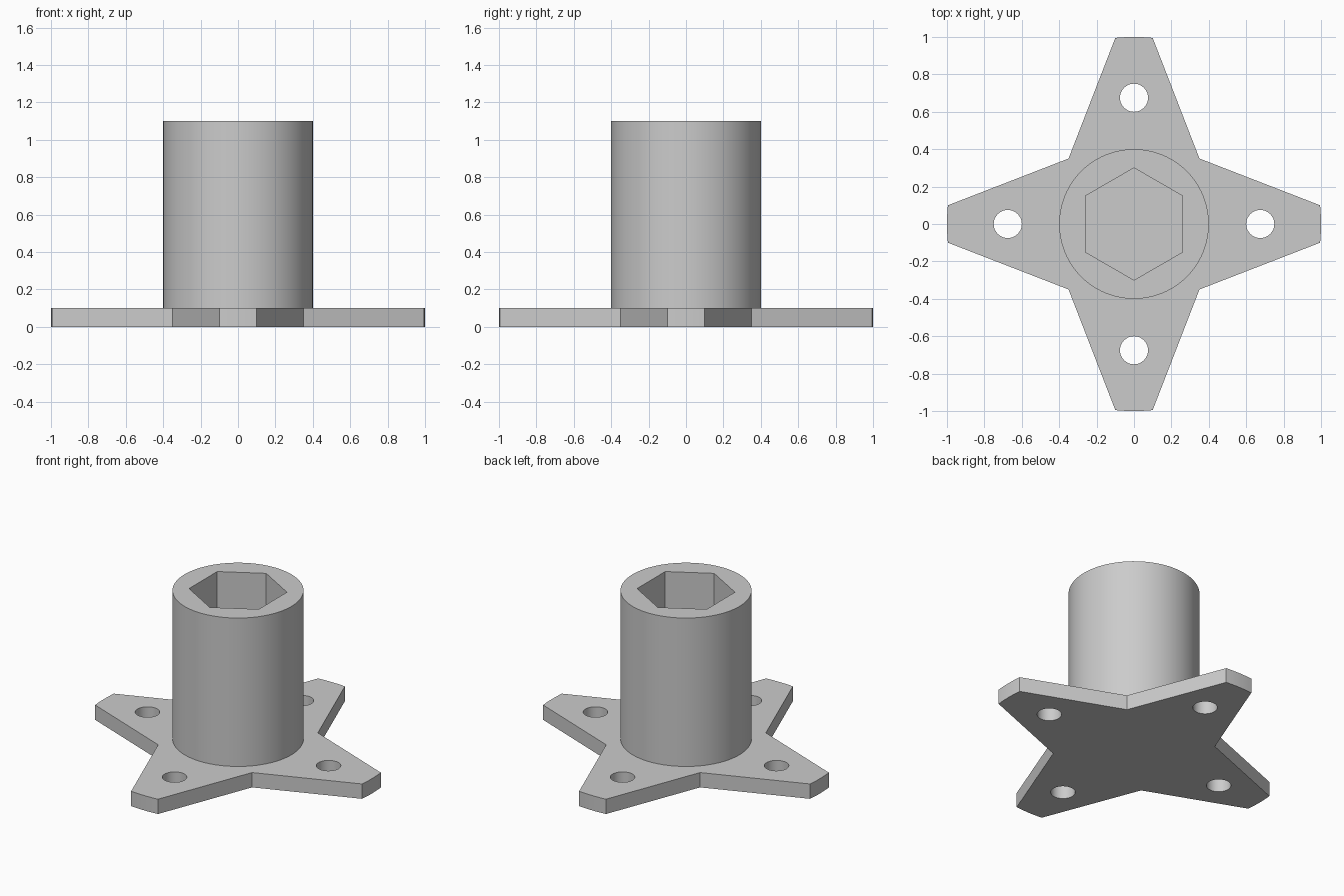
import bpy
import bmesh
from math import sin, cos, asin, pi

cube = bpy.data.objects.get("Cube")
if cube:
    bpy.data.objects.remove(cube, do_unlink=True)

grey = bpy.data.materials.new("light_grey")
grey.use_nodes = True
grey.diffuse_color = (0.6, 0.6, 0.6, 1)
grey.node_tree.nodes["Principled BSDF"].inputs["Base Color"].default_value = (0.6, 0.6, 0.6, 1)


def ring(radius, sides, x=0, y=0, start=0):
    """Points of a regular polygon."""
    return [(x + radius * cos(start + 2 * pi * i / sides),
             y + radius * sin(start + 2 * pi * i / sides)) for i in range(sides)]


def prism(name, outline, bottom, top):
    """Solid extruded upward from a flat outline."""
    bm = bmesh.new()
    base = bm.faces.new([bm.verts.new((x, y, bottom)) for x, y in outline])
    extruded = bmesh.ops.extrude_face_region(bm, geom=[base], use_keep_orig=True)
    verts = [v for v in extruded["geom"] if isinstance(v, bmesh.types.BMVert)]
    bmesh.ops.translate(bm, verts=verts, vec=(0, 0, top - bottom))
    bmesh.ops.recalc_face_normals(bm, faces=bm.faces)
    mesh = bpy.data.meshes.new(name)
    bm.to_mesh(mesh)
    bm.free()
    mesh.materials.append(grey)
    obj = bpy.data.objects.new(name, mesh)
    bpy.context.collection.objects.link(obj)
    return obj


def combine(target, tool, operation):
    """Apply a boolean and discard the tool."""
    bpy.ops.object.select_all(action="DESELECT")
    bpy.context.view_layer.objects.active = target
    target.select_set(True)
    mod = target.modifiers.new("combine", "BOOLEAN")
    mod.operation = operation
    mod.solver = "EXACT"
    mod.object = tool
    bpy.ops.object.modifier_apply(modifier=mod.name)
    bpy.data.objects.remove(tool, do_unlink=True)


# Four-armed base plate with gently rounded arm ends
thickness, height = 0.1, 1.1
half_angle = asin(0.1)
star = []
for arm in range(4):
    middle = arm * pi / 2
    star += [(cos(middle + half_angle * k / 4), sin(middle + half_angle * k / 4))
             for k in range(-4, 5)]
    star.append((0.495 * cos(middle + pi / 4), 0.495 * sin(middle + pi / 4)))
body = prism("flanged_socket_hub", star, 0, thickness)

# Round sleeve
combine(body, prism("sleeve", ring(0.4, 96), thickness / 2, height), "UNION")

# Hexagonal socket, closed by the plate
combine(body, prism("socket_cutter", ring(0.3, 6, start=pi / 2), thickness, height + 0.1),
        "DIFFERENCE")

# Bolt hole in each arm
for arm in range(4):
    a = arm * pi / 2
    hole = ring(0.075, 48, 0.675 * cos(a), 0.675 * sin(a))
    combine(body, prism("hole_cutter", hole, -0.1, thickness + 0.1), "DIFFERENCE")

bpy.ops.object.shade_smooth_by_angle(angle=pi / 9)
